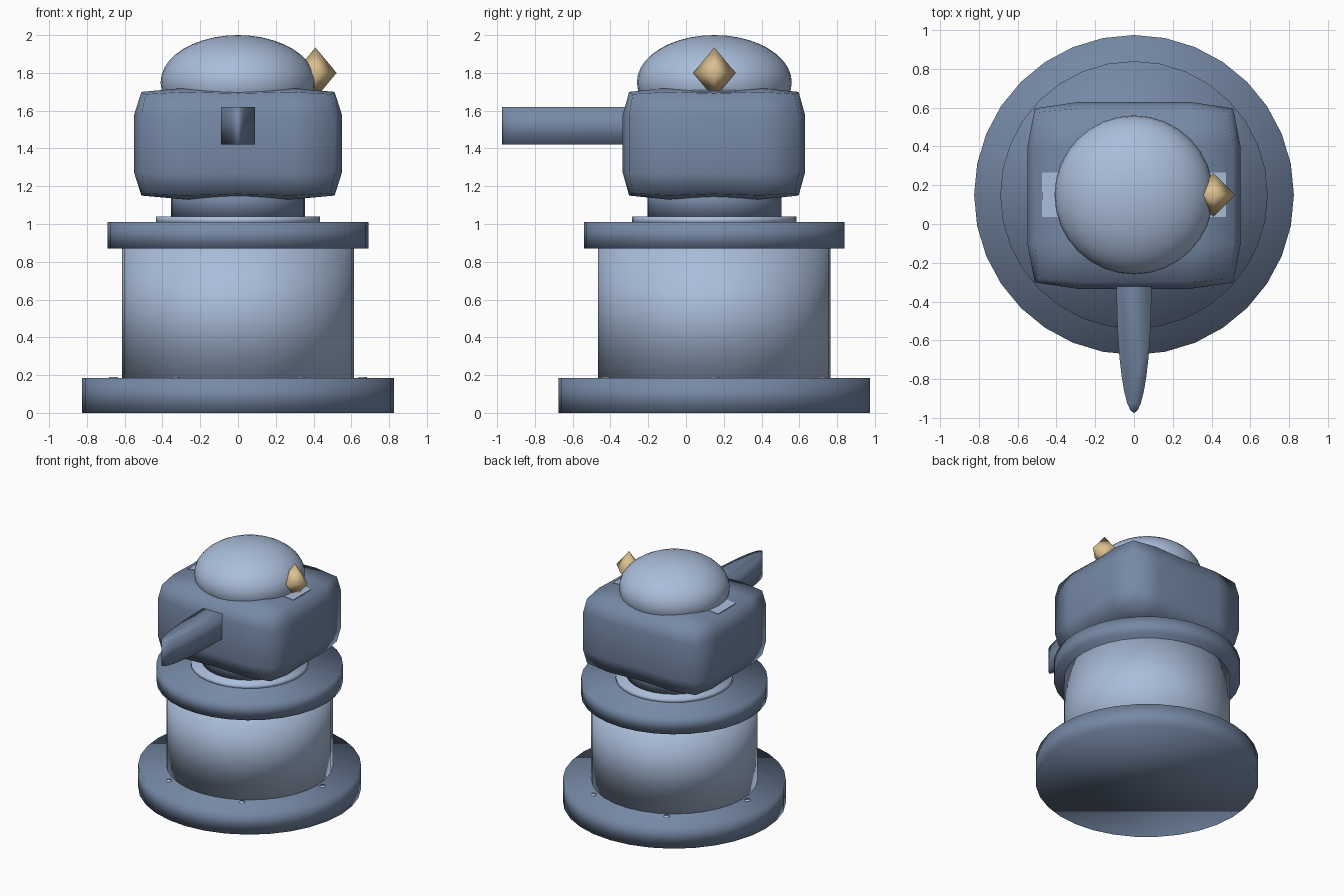
import bpy, bmesh, math
from mathutils import Matrix

old = bpy.data.objects.get("Cube")
if old:
    bpy.data.objects.remove(old, do_unlink=True)

AXIS_Y = 0.15  # everything turns around this line


def material(name, rgb):
    m = bpy.data.materials.new(name)
    m.use_nodes = True
    m.diffuse_color = (*rgb, 1)
    bsdf = next(n for n in m.node_tree.nodes if n.type == "BSDF_PRINCIPLED")
    bsdf.inputs["Base Color"].default_value = (*rgb, 1)
    return m


dark = material("slate_blue", (0.18, 0.25, 0.38))
light = material("pale_blue", (0.40, 0.51, 0.70))
tan = material("sand_gold", (0.72, 0.53, 0.28))


def finish(name, bm, mat, smooth=True):
    bmesh.ops.recalc_face_normals(bm, faces=bm.faces)
    mesh = bpy.data.meshes.new(name)
    bm.to_mesh(mesh)
    bm.free()
    mesh.materials.append(mat)
    for p in mesh.polygons:
        p.use_smooth = smooth
    ob = bpy.data.objects.new(name, mesh)
    bpy.context.collection.objects.link(ob)
    return ob


def cylinder(name, rx, ry, z0, z1, mat, x=0, y=AXIS_Y, sides=32):
    bm = bmesh.new()
    bmesh.ops.create_cone(bm, cap_ends=True, segments=sides,
                          radius1=1, radius2=1, depth=1)
    bm.transform(Matrix.Translation((x, y, (z0 + z1) / 2))
                 @ Matrix.Diagonal((rx, ry, z1 - z0, 1)))
    return finish(name, bm, mat)


def ellipsoid(name, centre, size, mat, segments, rings):
    bm = bmesh.new()
    bmesh.ops.create_uvsphere(bm, u_segments=segments, v_segments=rings, radius=1)
    bm.transform(Matrix.Translation(centre) @ Matrix.Diagonal((*size, 1)))
    return finish(name, bm, mat)


# Round pedestal, bottom to top
for name, r, z0, z1, mat in (
    ("base", 0.825, 0, 0.185, dark),
    ("drum", 0.615, 0.18, 0.875, light),
    ("collar", 0.69, 0.87, 1.01, dark),
    ("bearing_ring", 0.435, 1.0, 1.04, light),
    ("neck", 0.355, 1.03, 1.2, dark),
):
    cylinder(name, r, r, z0, z1, mat)

# Rivets around the base
for i in range(6):
    a = i * math.pi / 3
    cylinder("rivet", 0.022, 0.022, 0.18, 0.191, light,
             0.66 * math.cos(a), AXIS_Y + 0.66 * math.sin(a), 8)

# Boxy head with bulging sides and pulled-in edges and corners
bm = bmesh.new()
bmesh.ops.create_cube(bm, size=2)
bmesh.ops.subdivide_edges(bm, edges=bm.edges[:], cuts=3, use_grid_fill=True)
half = (0.55, 0.4825, 0.295)
pull = {1: 1.0, 2: 0.93, 3: 0.89}
for v in bm.verts:
    c = [round(k * 2) / 2 for k in v.co]
    outer = sum(abs(k) == 1 for k in c)
    for i in range(3):
        f = pull[outer] if abs(c[i]) == 1 else 1.04
        if i == 2 and abs(c[2]) == 1 and 0 in c:
            f *= 0.97
        v.co[i] = c[i] * f * half[i]
bm.transform(Matrix.Translation((0, AXIS_Y - 0.0025, 1.425)))
finish("head", bm, dark)

# Pale plates on the head beside the dome
for side in (-1, 1):
    bm = bmesh.new()
    bmesh.ops.create_cube(bm, size=1)
    bm.transform(Matrix.Translation((side * 0.432, AXIS_Y, 1.702))
                 @ Matrix.Rotation(side * math.radians(5), 4, "Y")
                 @ Matrix.Diagonal((0.085, 0.23, 0.009, 1)))
    finish("left_plate" if side > 0 else "right_plate", bm, light, False)

# Dome, flattened barrel and side gem
ellipsoid("dome", (0, AXIS_Y, 1.75), (0.41, 0.41, 0.25), light, 32, 20)
cylinder("barrel", 0.09, 0.64, 1.42, 1.62, dark, y=-0.335)
ellipsoid("gem", (0.41, AXIS_Y, 1.8), (0.112, 0.112, 0.135), tan, 4, 2)
